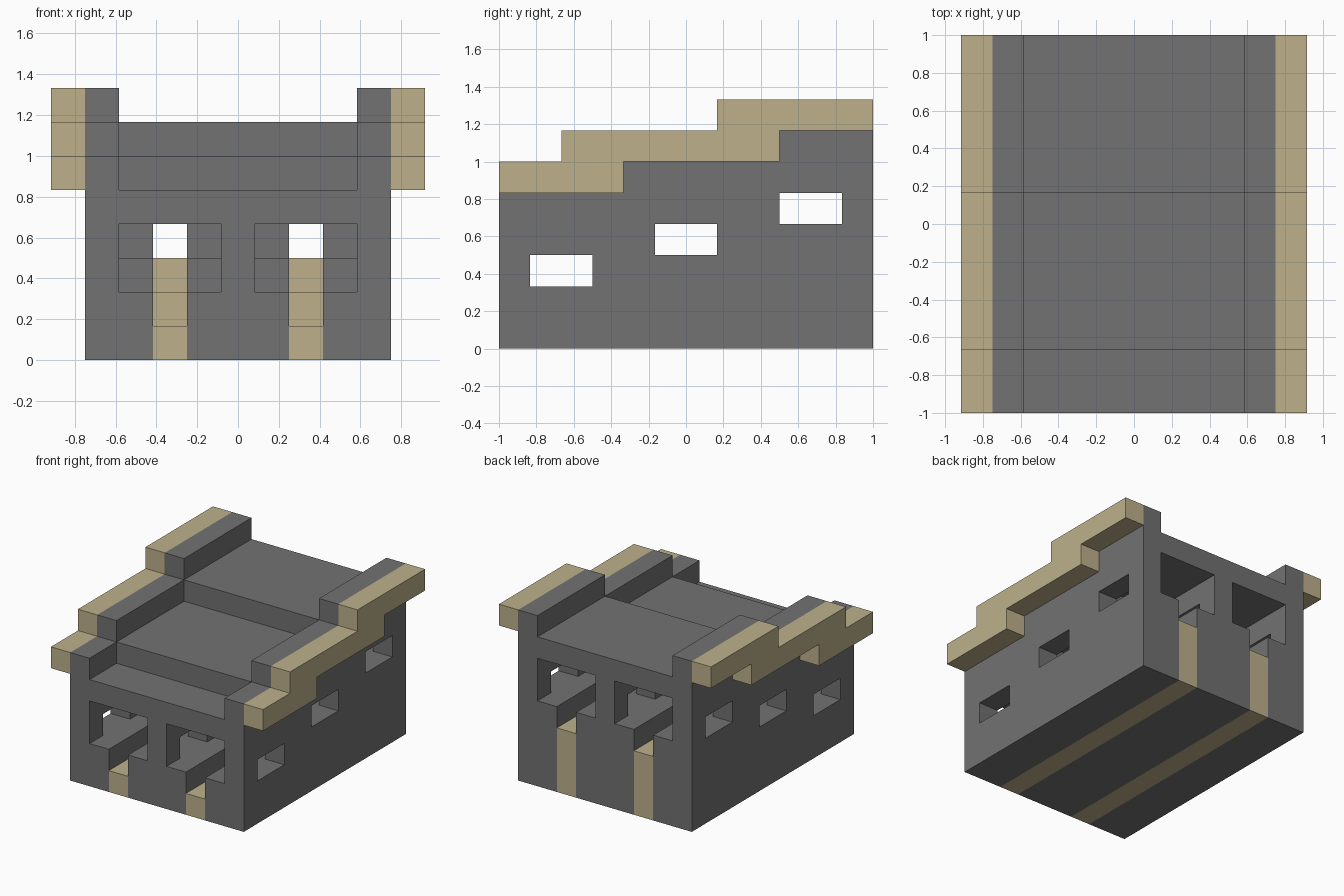
import bpy
from mathutils import Matrix

cube = bpy.data.objects.get("Cube")
if cube:
    bpy.data.objects.remove(cube, do_unlink=True)

U = 1 / 6                      # one block of the design grid
END = 6                        # half the length, in blocks
ROOF_BREAKS = (-4, 1)          # where the top outline steps up
TRIM_BREAKS = (-2, 3)          # where the trim underside steps up
TUNNEL_BREAKS = (-2, 2)        # where the tunnel floors and ceilings step up


def material(name, rgb):
    mat = bpy.data.materials.new(name)
    mat.use_nodes = True
    colour = (*rgb, 1)
    mat.diffuse_color = colour
    bsdf = next(n for n in mat.node_tree.nodes if n.type == 'BSDF_PRINCIPLED')
    bsdf.inputs["Base Color"].default_value = colour
    bsdf.inputs["Roughness"].default_value = 0.9
    return mat


GREY = material("stone grey", (0.168, 0.168, 0.168))
SAND = material("sand", (0.51, 0.44, 0.26))


def stair(z, breaks):
    """Stepped line from front to back, rising one block at each break."""
    points = [(-END, z)]
    for y in breaks:
        points += [(y, z), (y, z + 1)]
        z += 1
    return points + [(END, z)]


def between(lower, upper):
    """Closed side outline between two stepped lines."""
    return lower + upper[::-1]


def slab(name, outline, x0, x1, mat, holes=()):
    """Extrude a side outline, with optional holes, from x0 to x1."""
    curve = bpy.data.curves.new(name, 'CURVE')
    curve.dimensions = '2D'
    curve.fill_mode = 'BOTH'
    curve.extrude = (x1 - x0) / 2 * U
    for loop in (outline, *holes):
        spline = curve.splines.new('POLY')
        spline.points.add(len(loop) - 1)
        for point, (y, z) in zip(spline.points, loop):
            point.co = (y * U, z * U, 0, 1)
        spline.use_cyclic_u = True
    helper = bpy.data.objects.new(name + "_outline", curve)
    bpy.context.scene.collection.objects.link(helper)
    bpy.context.view_layer.update()
    graph = bpy.context.evaluated_depsgraph_get()
    mesh = bpy.data.meshes.new_from_object(helper.evaluated_get(graph))
    bpy.data.objects.remove(helper, do_unlink=True)
    # Turn the outline plane upright: its width runs along y, its height along z
    upright = Matrix(((0, 0, 1, (x0 + x1) / 2 * U), (1, 0, 0, 0), (0, 1, 0, 0), (0, 0, 0, 1)))
    mesh.transform(upright)
    mesh.materials.clear()
    mesh.materials.append(mat)
    for poly in mesh.polygons:
        poly.use_smooth = False
    mesh.name = name
    obj = bpy.data.objects.new(name, mesh)
    bpy.context.scene.collection.objects.link(obj)


def pair(name, outline, x0, x1, mat, holes=()):
    slab("left_" + name, outline, x0, x1, mat, holes)
    slab("right_" + name, outline, -x1, -x0, mat, holes)


ground = [(-END, 0), (END, 0)]
windows = [[(y - 1, z), (y + 1, z), (y + 1, z + 1), (y - 1, z + 1)]
           for y, z in ((-4, 2), (0, 3), (4, 4))]
wall_top = stair(6, ROOF_BREAKS)
roof_top = stair(5, ROOF_BREAKS)

# Walls pierced by rising windows
pair("side_wall", between(ground, wall_top), 3.5, 4.5, GREY, windows)
slab("centre_wall", between(ground, roof_top), -0.5, 0.5, GREY, windows)

# Overhanging trim along the wall tops
pair("trim", between(stair(5, TRIM_BREAKS), wall_top), 4.5, 5.5, SAND)

# Tunnels: stepped roof, ledges and the sunken lane between them
pair("tunnel_roof", between(stair(4, TUNNEL_BREAKS), roof_top), 0.5, 3.5, GREY)
ledge = between(ground, stair(2, TUNNEL_BREAKS))
pair("inner_ledge", ledge, 0.5, 1.5, GREY)
pair("outer_ledge", ledge, 2.5, 3.5, GREY)
pair("lane", between(ground, stair(1, TUNNEL_BREAKS)), 1.5, 2.5, SAND)
